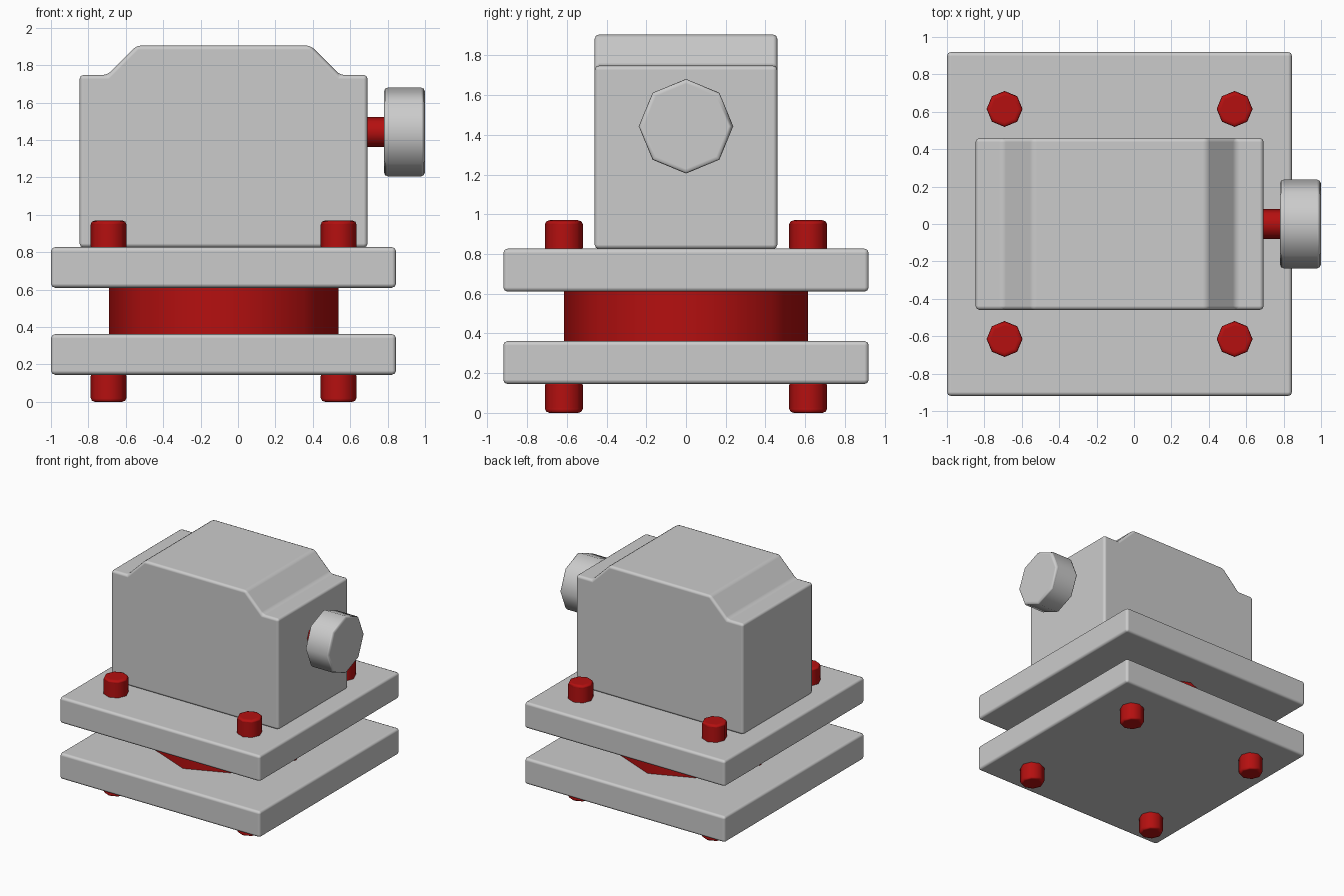
import bpy, bmesh, math
from mathutils import Matrix

cube = bpy.data.objects.get("Cube")
if cube:
    bpy.data.objects.remove(cube, do_unlink=True)


def material(name, colour):
    mat = bpy.data.materials.new(name)
    mat.use_nodes = True
    mat.diffuse_color = colour
    mat.node_tree.nodes["Principled BSDF"].inputs["Base Color"].default_value = colour
    return mat


grey = material("light grey", (0.6, 0.6, 0.6, 1))
red = material("deep red", (0.46, 0.005, 0.005, 1))

MID = -0.077  # plate and housing centre on x


def finish(name, bm, mat, bevel, angle):
    """Turn a bmesh into a smooth-shaded object with rounded edges."""
    bmesh.ops.recalc_face_normals(bm, faces=bm.faces)
    mesh = bpy.data.meshes.new(name)
    bm.to_mesh(mesh)
    bm.free()
    mesh.materials.append(mat)
    obj = bpy.data.objects.new(name, mesh)
    bpy.context.collection.objects.link(obj)
    bpy.ops.object.select_all(action="DESELECT")
    obj.select_set(True)
    bpy.context.view_layer.objects.active = obj
    bpy.ops.object.shade_smooth_by_angle(angle=math.radians(angle))
    if bevel:
        mod = obj.modifiers.new("rounded edges", "BEVEL")
        mod.width = bevel
        mod.segments = 2
        mod.limit_method = "ANGLE"
        mod.angle_limit = math.radians(angle)
        mod.harden_normals = True
    return obj


def prism(name, outline, depth, bevel):
    """Extrude an x-z outline along y, centred on y = 0."""
    bm = bmesh.new()
    face = bm.faces.new([bm.verts.new((x, -depth / 2, z)) for x, z in outline])
    new = bmesh.ops.extrude_face_region(bm, geom=[face])["geom"]
    bmesh.ops.translate(bm, vec=(0, depth, 0),
                        verts=[v for v in new if isinstance(v, bmesh.types.BMVert)])
    return finish(name, bm, grey, bevel, 30)


def cylinder(name, centre, radius, length, mat, bevel=0, along_x=False):
    bm = bmesh.new()
    turn = Matrix.Rotation(math.pi / 2, 4, "Y") if along_x else Matrix()
    bmesh.ops.create_cone(bm, cap_ends=True, segments=8, radius1=radius, radius2=radius,
                          depth=length, matrix=Matrix.Translation(centre) @ turn)
    return finish(name, bm, mat, bevel, 50)


# Square plates
for name, low, high in (("lower_plate", 0.145, 0.362), ("upper_plate", 0.61, 0.827)):
    prism(name, [(-1, low), (0.845, low), (0.845, high), (-1, high)], 1.84, 0.022)

# Housing with a raised, chamfered top
right_side = [(0.77, 0.825), (0.77, 1.748), (0.622, 1.748), (0.465, 1.905)]
outline = [(MID + x, z) for x, z in right_side]
outline += [(MID - x, z) for x, z in reversed(right_side)]
prism("housing", outline, 0.92, 0.022)

# Round spacer between the plates
cylinder("spacer", (MID, 0, 0.486), 0.613, 0.25, red)

# Bolts at the four corners, above and below
for side_x in (-1, 1):
    for side_y in (-1, 1):
        for name, z in (("lower_bolt", 0.08), ("upper_bolt", 0.89)):
            cylinder(name, (MID + side_x * 0.615, side_y * 0.615, z), 0.096, 0.16, red, 0.022)

# Shaft and knob on the side
cylinder("shaft", (0.74, 0, 1.443), 0.08, 0.14, red, along_x=True)
cylinder("knob", (0.89, 0, 1.443), 0.238, 0.22, grey, 0.022, along_x=True)
